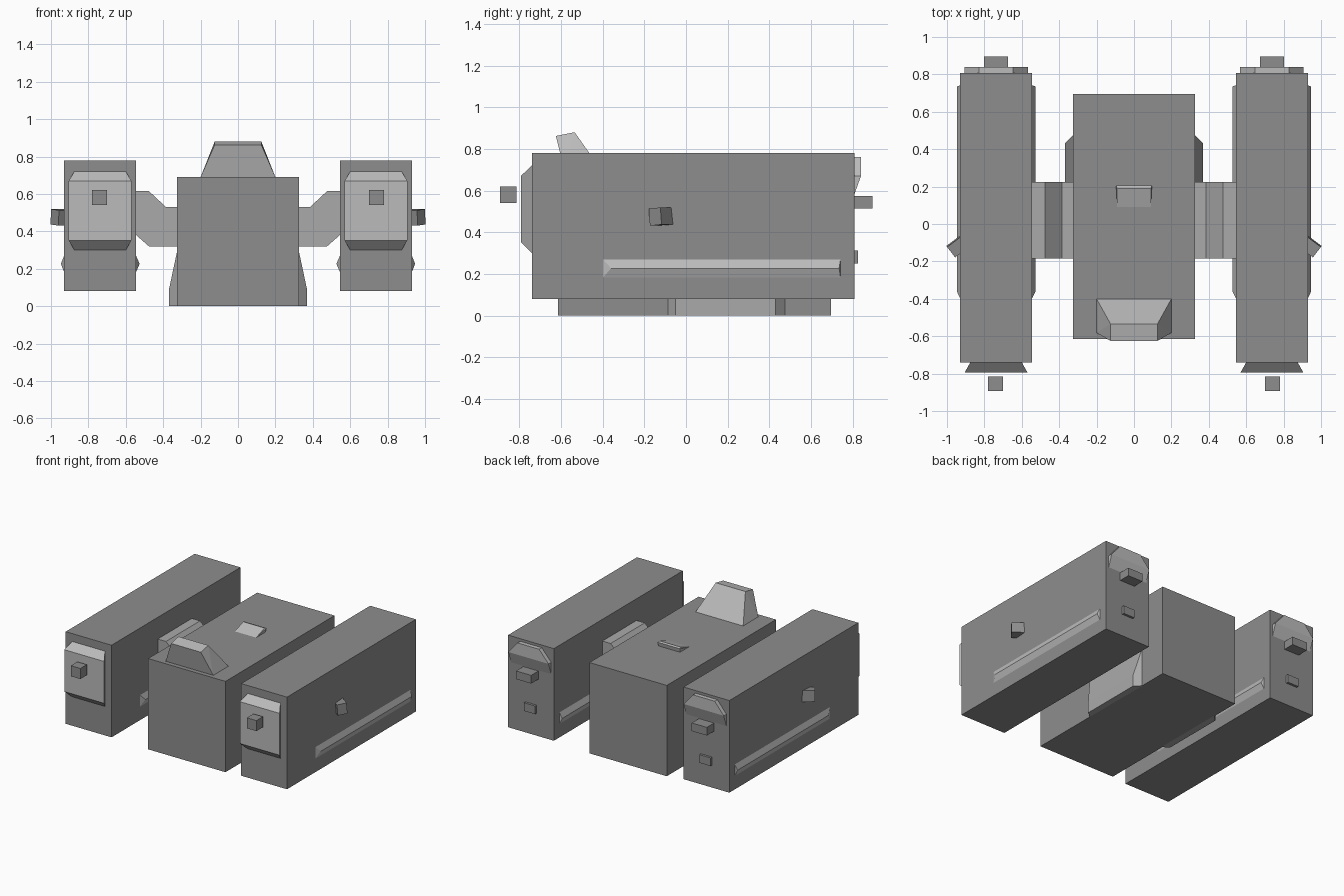
import bpy
import bmesh
from math import radians
from mathutils import Matrix, Vector

cube = bpy.data.objects.get("Cube")
if cube:
    bpy.data.objects.remove(cube, do_unlink=True)


def make_material(name, value):
    mat = bpy.data.materials.new(name)
    mat.use_nodes = True
    color = (value, value, value, 1)
    mat.diffuse_color = color
    mat.node_tree.nodes["Principled BSDF"].inputs["Base Color"].default_value = color
    return mat


dark = make_material("dark_grey", 0.27)
mid = make_material("mid_grey", 0.4)
light = make_material("light_grey", 0.5)


def finish(name, bm, mat, mirror=False):
    """Turn a bmesh into an object, with an optional mirrored twin."""
    bmesh.ops.recalc_face_normals(bm, faces=bm.faces[:])
    sides = [("left_", 1), ("right_", -1)] if mirror else [("", 1)]
    for prefix, sign in sides:
        part = bm.copy()
        if sign < 0:
            bmesh.ops.scale(part, vec=(-1, 1, 1), verts=part.verts[:])
            bmesh.ops.reverse_faces(part, faces=part.faces[:])
        mesh = bpy.data.meshes.new(prefix + name)
        part.to_mesh(mesh)
        part.free()
        mesh.materials.append(mat)
        obj = bpy.data.objects.new(prefix + name, mesh)
        bpy.context.scene.collection.objects.link(obj)
    bm.free()


def hull(name, points, mat, mirror=False):
    """Convex solid around a few corner points."""
    bm = bmesh.new()
    for p in points:
        bm.verts.new(p)
    bmesh.ops.convex_hull(bm, input=bm.verts[:])
    bmesh.ops.dissolve_limit(bm, angle_limit=radians(1),
                             verts=bm.verts[:], edges=bm.edges[:])
    finish(name, bm, mat, mirror)


def box(name, xs, ys, zs, mat, mirror=False):
    hull(name, [(x, y, z) for x in xs for y in ys for z in zs], mat, mirror)


def row(xs, y, z):
    """One point for each x at the same depth and height."""
    return [(x, y, z) for x in xs]


# Central hull with its canopy and roof wedge
box("hull", (-0.325, 0.325), (-0.615, 0.695), (0, 0.69), dark)
wide, narrow = (-0.2, 0.2), (-0.125, 0.125)
hull("canopy", row(wide, -0.4, 0.69) + row(wide, -0.582, 0.69)
     + row(narrow, -0.535, 0.88) + row(narrow, -0.625, 0.862), light)
hatch = (-0.09, 0.09)
hull("roof_wedge", row(hatch, 0.09, 0.69) + row(hatch, 0.2, 0.69)
     + row(hatch, 0.19, 0.725) + row((-0.096, 0.096), 0.207, 0.72), light)

# Sloping skirts low on the hull sides
hull("skirt", [(0.32, y, z) for y in (-0.09, 0.48) for z in (0, 0.32)]
     + [(0.37, y, z) for y in (-0.05, 0.43) for z in (0, 0.085)], mid, True)

# Cranked arms joining the hull to the pods
profile = [(0.32, 0.53), (0.385, 0.53), (0.476, 0.615), (0.55, 0.615),
           (0.55, 0.385), (0.476, 0.32), (0.32, 0.32)]
bm = bmesh.new()
face = bm.faces.new([bm.verts.new((x, -0.185, z)) for x, z in profile])
extruded = bmesh.ops.extrude_face_region(bm, geom=[face], use_keep_orig=True)
moved = [v for v in extruded["geom"] if isinstance(v, bmesh.types.BMVert)]
bmesh.ops.translate(bm, vec=(0, 0.41, 0), verts=moved)
finish("arm", bm, mid, True)

# Side pods
box("pod", (0.545, 0.93), (-0.74, 0.808), (0.08, 0.78), dark, True)

# Flared front plate and the block floating before it
hull("front_plate",
     [(x, -0.74, z) for x in (0.6, 0.875) for z in (0.3, 0.72)]
     + [(x, -0.793, z) for x in (0.57, 0.905) for z in (0.352, 0.67)], light, True)
box("front_block", (0.7, 0.78), (-0.893, -0.815), (0.54, 0.62), dark, True)

# Rear hood, chamfered above and sloping into the pod below
outer, inner = (0.568, 0.905), (0.647, 0.829)
hull("rear_hood", row(inner, 0.8, 0.76) + row(inner, 0.84, 0.76)
     + row(outer, 0.8, 0.67) + row(outer, 0.84, 0.67)
     + row(outer, 0.808, 0.58), light, True)
box("rear_block", (0.675, 0.802), (0.8, 0.895), (0.513, 0.575), dark, True)
box("rear_lower_block", (0.69, 0.785), (0.8, 0.826), (0.25, 0.312), dark, True)

# Ridged rails along both faces of each pod
for name, wall, ridge in (("outer_rail", 0.929, 0.947), ("inner_rail", 0.546, 0.526)):
    hull(name, [(wall, y, z) for y in (-0.4, 0.742) for z in (0.18, 0.272)]
         + [(ridge, y, 0.227) for y in (-0.36, 0.735)], light, True)

# Angled block on the outer wall of each pod
bm = bmesh.new()
pose = (Matrix.Translation(Vector((0.932, -0.112, 0.475)))
        @ Matrix.Rotation(radians(-37), 4, "Z")
        @ Matrix.Rotation(radians(5), 4, "X")
        @ Matrix.Diagonal((0.12, 0.07, 0.082, 1)))
bmesh.ops.create_cube(bm, size=1, matrix=pose)
finish("side_block", bm, dark, True)
